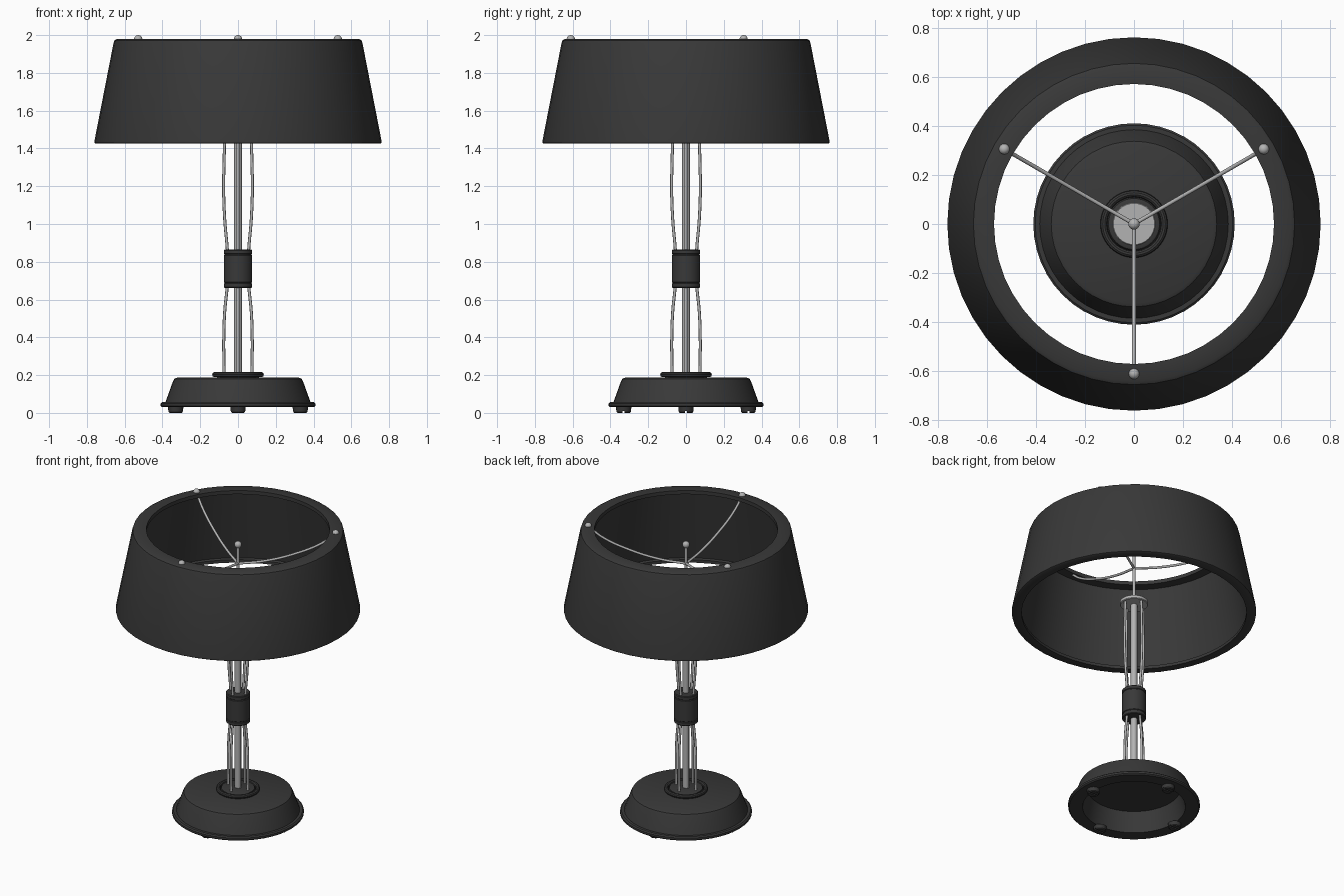
import bpy, math
from math import sin, cos, pi

if "Cube" in bpy.data.objects:
    bpy.data.objects.remove(bpy.data.objects["Cube"])


def material(name, v):
    m = bpy.data.materials.new(name)
    m.diffuse_color = (v, v, v, 1)
    m.use_nodes = True
    m.node_tree.nodes["Principled BSDF"].inputs["Base Color"].default_value = m.diffuse_color
    return m


BLACK = material("black_enamel", 0.04)
METAL = material("brushed_metal", 0.45)


def finish(ob, mat, angle=35):
    ob.data.materials.append(mat)
    bpy.ops.object.select_all(action='DESELECT')
    ob.select_set(True)
    bpy.context.view_layer.objects.active = ob
    bpy.ops.object.shade_smooth_by_angle(angle=math.radians(angle))
    return ob


def lathe(name, profile, mat, closed=False, n=48, loc=(0, 0, 0)):
    """Spin (radius, z) points about z; r = 0 points become poles."""
    verts, rings, faces = [], [], []
    for r, z in profile:
        k = 1 if r == 0 else n
        rings.append([len(verts) + i for i in range(k)])
        verts += [(r * cos(2 * pi * i / n), r * sin(2 * pi * i / n), z) for i in range(k)]
    pairs = list(zip(rings, rings[1:]))
    if closed:
        pairs.append((rings[-1], rings[0]))
    for a, b in pairs:
        for i in range(n):
            j = (i + 1) % n
            if len(a) == 1:
                faces.append((a[0], b[j], b[i]))
            elif len(b) == 1:
                faces.append((a[i], a[j], b[0]))
            else:
                faces.append((a[i], a[j], b[j], b[i]))
    me = bpy.data.meshes.new(name)
    me.from_pydata(verts, [], faces)
    ob = bpy.data.objects.new(name, me)
    bpy.context.collection.objects.link(ob)
    ob.location = loc
    return finish(ob, mat)


def rod(name, points, radius, mat):
    """Smooth round rod through the points."""
    cu = bpy.data.curves.new(name, 'CURVE')
    cu.dimensions = '3D'
    cu.bevel_depth, cu.bevel_resolution = radius, 2
    cu.use_fill_caps = True
    cu.resolution_u = 6
    sp = cu.splines.new('BEZIER')
    sp.bezier_points.add(len(points) - 1)
    for bp, p in zip(sp.bezier_points, points):
        bp.co = p
        bp.handle_left_type = bp.handle_right_type = 'AUTO'
    ob = bpy.data.objects.new(name, cu)
    bpy.context.collection.objects.link(ob)
    bpy.ops.object.select_all(action='DESELECT')
    ob.select_set(True)
    bpy.context.view_layer.objects.active = ob
    bpy.ops.object.convert(target='MESH')
    return finish(bpy.context.object, mat, 60)


def ball(name, loc, r):
    bpy.ops.mesh.primitive_uv_sphere_add(segments=16, ring_count=10, radius=r, location=loc)
    ob = bpy.context.object
    ob.name = name
    return finish(ob, METAL, 60)


# Shade: sloped shell with an inward lip at top and bottom
lathe("shade", [
    (0.70, 1.425), (0.752, 1.425), (0.76, 1.430), (0.76, 1.440),
    (0.659, 1.958), (0.654, 1.972), (0.640, 1.98), (0.57, 1.98),
    (0.57, 1.955), (0.632, 1.955), (0.718, 1.45), (0.70, 1.445)], BLACK, closed=True)

# Base: hollow flanged dome
lathe("base", [
    (0.32, 0.030), (0.402, 0.030), (0.41, 0.037), (0.41, 0.050), (0.402, 0.057),
    (0.384, 0.057), (0.345, 0.165), (0.337, 0.180), (0.322, 0.187), (0, 0.187),
    ], BLACK)
lathe("base_inside", [(0, 0.165), (0.29, 0.165), (0.32, 0.030)], BLACK)

# Raised ring and socket plate on top of the base
ring = [(0.123 + 0.014 * cos(a * pi / 5), 0.202 + 0.014 * sin(a * pi / 5)) for a in range(10)]
lathe("base_ring", ring, BLACK, closed=True)
lathe("socket_plate", [(0.112, 0.187), (0.104, 0.208), (0.095, 0.211), (0, 0.211)], BLACK)

# Four feet with a screwdriver slot underneath
for i in range(4):
    a = i * pi / 2
    foot = lathe(f"foot_{i + 1}", [(0, 0), (0.033, 0), (0.038, 0.005), (0.041, 0.032), (0, 0.032)],
                 BLACK, n=20, loc=(0.33 * cos(a), 0.33 * sin(a), 0))
    bpy.ops.mesh.primitive_cube_add(size=1, location=foot.location)
    cutter = bpy.context.object
    cutter.name = f"slot_cutter_{i + 1}"
    cutter.scale = (0.1, 0.01, 0.02)
    cutter.hide_render = True
    cutter.hide_set(True)
    mod = foot.modifiers.new("slot", 'BOOLEAN')
    mod.operation, mod.object = 'DIFFERENCE', cutter

# Column: centre rod and four waisted outer rods
rod("centre_rod", [(0, 0, 0.2), (0, 0, 1.49)], 0.021, METAL)
waist = [(0.074, 0.20), (0.075, 0.42), (0.070, 0.54), (0.057, 0.67), (0.052, 0.76),
         (0.057, 0.87), (0.070, 1.02), (0.076, 1.18), (0.073, 1.36), (0.070, 1.49)]
for i in range(4):
    a = i * pi / 2
    rod(f"outer_rod_{i + 1}", [(r * cos(a), r * sin(a), z) for r, z in waist], 0.008, METAL)

# Collar with a groove near each end
lathe("collar", [
    (0, 0.662), (0.071, 0.662), (0.075, 0.666), (0.075, 0.684), (0.071, 0.687),
    (0.071, 0.690), (0.075, 0.693), (0.075, 0.834), (0.071, 0.837), (0.071, 0.840),
    (0.075, 0.843), (0.075, 0.861), (0.071, 0.865), (0, 0.865)], BLACK, n=32)

# Top plate, stem and finial
lathe("top_plate", [(0, 1.48), (0.084, 1.48), (0.088, 1.484), (0.088, 1.502),
                    (0.084, 1.506), (0, 1.506)], METAL, n=32)
rod("stem", [(0, 0, 1.49), (0, 0, 1.875)], 0.010, METAL)
ball("finial", (0, 0, 1.875), 0.023)

# Three curved spokes, each pinned through the shade's top lip
for i in range(3):
    a = -pi / 2 + i * 2 * pi / 3
    path = [(0, 1.745), (0.16, 1.768), (0.36, 1.828), (0.53, 1.91), (0.607, 1.975)]
    rod(f"spoke_{i + 1}", [(r * cos(a), r * sin(a), z) for r, z in path], 0.008, METAL)
    ball(f"shade_pin_{i + 1}", (0.61 * cos(a), 0.61 * sin(a), 1.978), 0.022)
